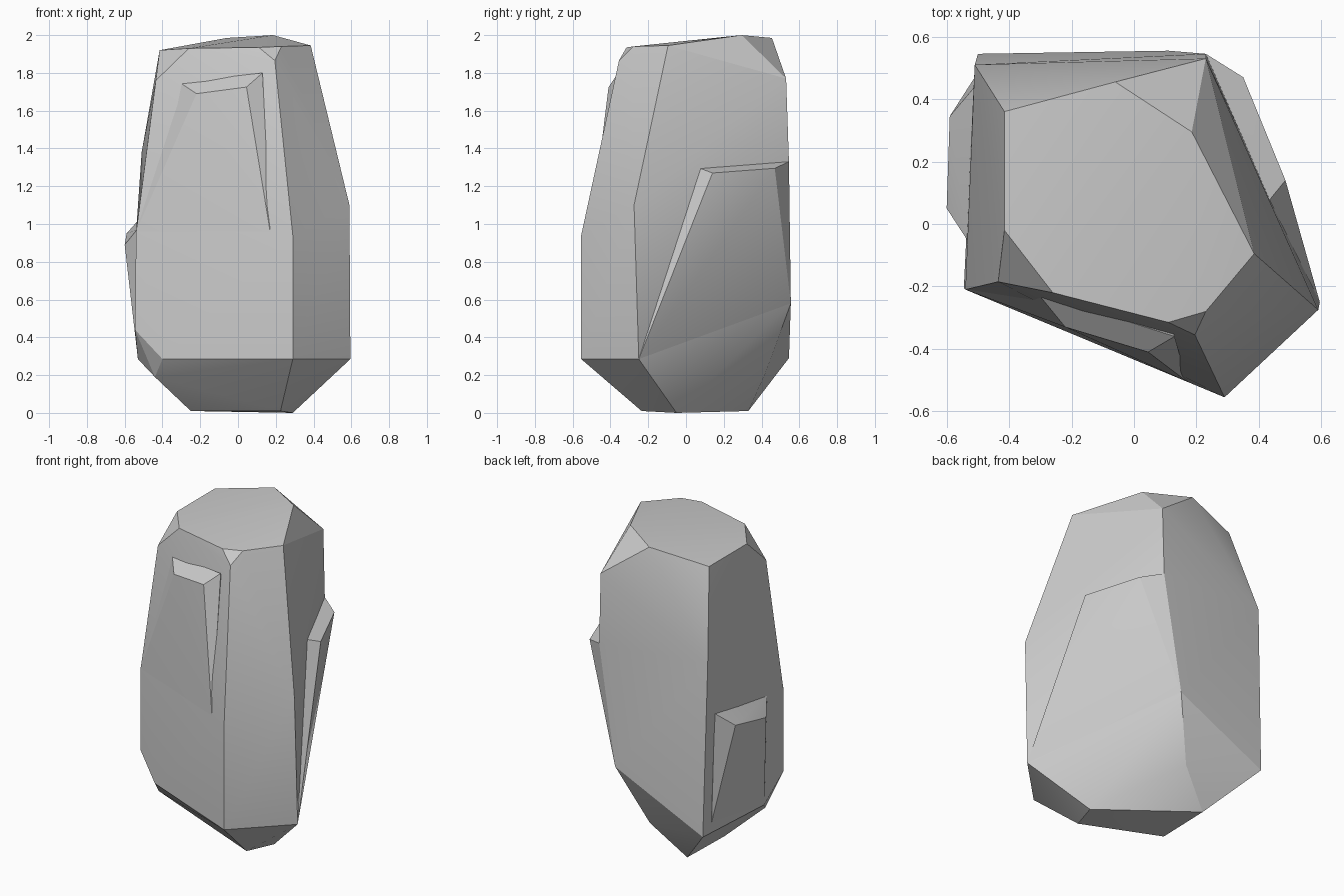
import bpy, bmesh
from math import radians


def hull(name, pts):
    """Faceted stone piece: convex hull around its corner points."""
    bm = bmesh.new()
    for p in pts:
        bm.verts.new(p)
    res = bmesh.ops.convex_hull(bm, input=bm.verts[:])
    loose = [v for v in bm.verts if not v.link_faces]
    bmesh.ops.delete(bm, geom=loose, context='VERTS')
    bmesh.ops.dissolve_limit(bm, angle_limit=radians(1.5), verts=bm.verts[:], edges=bm.edges[:])
    bmesh.ops.recalc_face_normals(bm, faces=bm.faces[:])
    me = bpy.data.meshes.new(name)
    bm.to_mesh(me)
    bm.free()
    ob = bpy.data.objects.new(name, me)
    bpy.context.collection.objects.link(ob)
    bpy.ops.object.select_all(action='DESELECT')
    ob.select_set(True)
    bpy.context.view_layer.objects.active = ob
    bpy.ops.object.shade_smooth_by_angle(angle=radians(20))
    return ob


core = (0, 0, 0.9)  # buried point that roots each slab in the body

# Rock body
top = [(-.415, .36, 1.92), (-.415, -.02, 1.92), (-.26, -.22, 1.93), (.11, -.315, 1.935),
       (.23, -.28, 1.94), (.385, -.095, 1.945), (.185, .295, 2.0), (-.06, .455, 1.985)]
chamfers = [(-.435, -.185, 1.76), (.195, -.355, 1.865), (.23, .53, 1.77)]
middle = [(-.51, .51, 1.38), (-.54, -.21, .95), (.29, -.555, .94), (.59, -.275, 1.1),
          (.42, .06, 1.30), (.23, .545, 1.33), (.11, .555, .58)]
low = [(-.545, -.205, .44), (-.53, -.03, .285), (-.40, -.265, .285), (-.44, -.17, .19),
       (.29, -.555, .285), (.595, -.25, .285), (-.50, .545, .29), (-.04, .42, .21)]
base = [(.29, -.05, 0), (.225, -.235, .01), (-.25, -.03, .01), (-.24, .33, .01)]
hull("rock_body", top + chamfers + middle + low + base)

# Raised slab on the back right
hull("right_slab", [(.42, .06, 1.30), (.23, .545, 1.33), (.35, .47, 1.295), (.485, .14, 1.27),
                    (.595, -.25, .285), (.29, -.05, 0), (-.04, .42, .21), (.11, .555, .58), core])

# Raised slab on the front
hull("front_slab", [(-.31, -.22, 1.75), (.13, -.36, 1.80), (.045, -.41, 1.725), (-.22, -.33, 1.69),
                    (.17, -.505, .96), (-.54, -.21, .96), core])

# Small raised slab low on the left
hull("left_slab", [(-.51, .44, 1.04), (-.535, -.05, .97), (-.59, .345, .95), (-.6, .05, .89),
                   (-.51, .47, .36), (-.53, -.03, .285), core])
